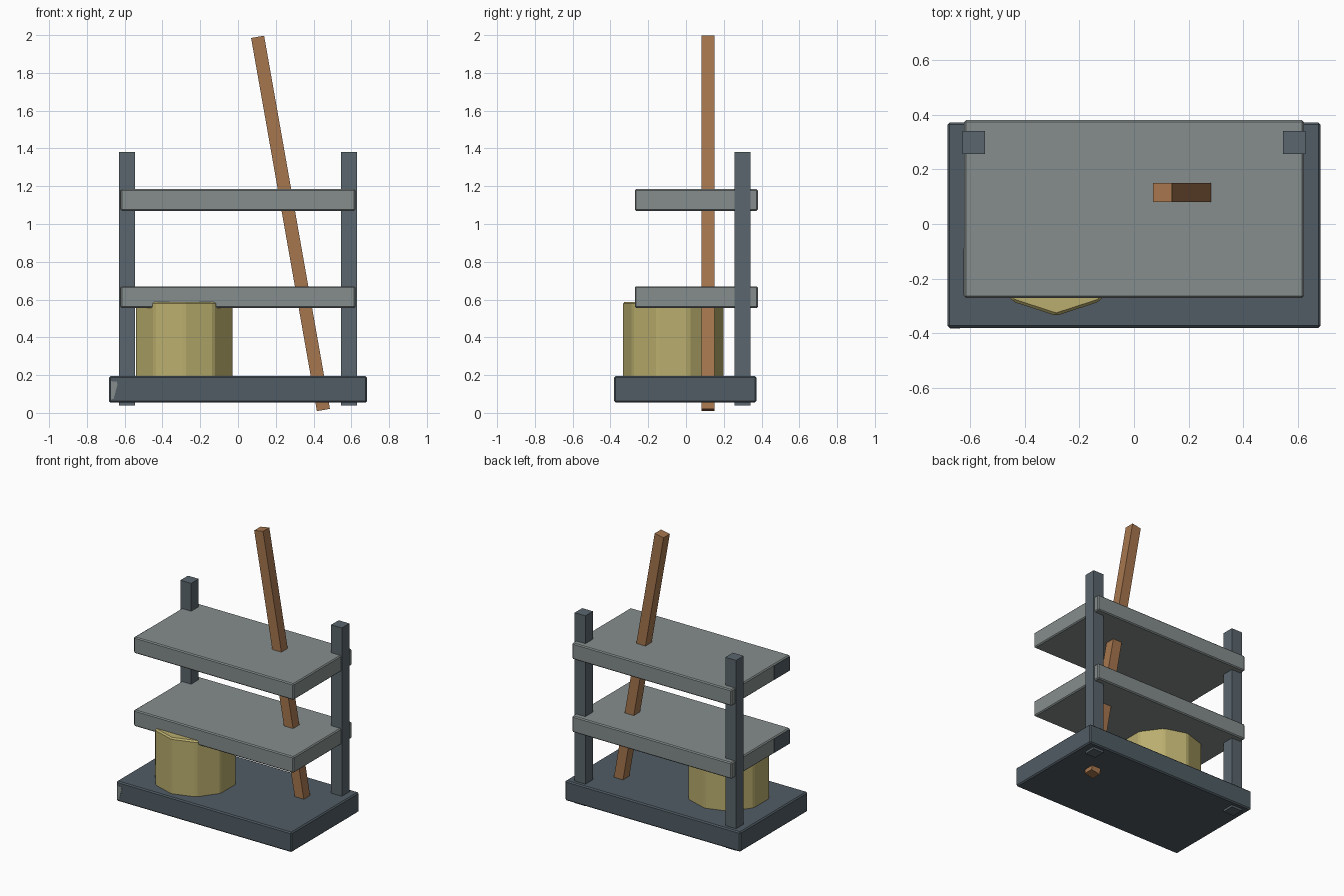
import bpy, bmesh, math
from mathutils import Matrix, Vector

if "Cube" in bpy.data.objects:
    bpy.data.objects.remove(bpy.data.objects["Cube"])


def material(name, rgb):
    """Flat colour given as 0-255 sRGB, stored as linear."""
    m = bpy.data.materials.new(name)
    lin = [((c / 255 + 0.055) / 1.055) ** 2.4 for c in rgb]
    m.diffuse_color = (*lin, 1)
    m.use_nodes = True
    m.node_tree.nodes["Principled BSDF"].inputs["Base Color"].default_value = m.diffuse_color
    return m


BASE = material("dark_slate", (80, 92, 100))
POST = material("slate", (90, 102, 109))
SHELF = material("grey_stone", (133, 141, 140))
BRASS = material("dull_straw", (186, 174, 110))
WOOD = material("brown_wood", (166, 118, 78))


def finish(bm, name, mat, bevel=0):
    mesh = bpy.data.meshes.new(name)
    bmesh.ops.recalc_face_normals(bm, faces=bm.faces)
    bm.to_mesh(mesh)
    bm.free()
    mesh.materials.append(mat)
    ob = bpy.data.objects.new(name, mesh)
    bpy.context.collection.objects.link(ob)
    if bevel:
        mod = ob.modifiers.new("edge_bevel", "BEVEL")
        mod.width = bevel
        mod.segments = 1
        mod.limit_method = "ANGLE"
        mod.angle_limit = math.radians(25)
    return ob


def box(name, lo, hi, mat, bevel=0):
    lo, hi = Vector(lo), Vector(hi)
    bm = bmesh.new()
    bmesh.ops.create_cube(bm, size=1, matrix=Matrix.Translation((lo + hi) / 2)
                          @ Matrix.Diagonal((*(hi - lo), 1)))
    return finish(bm, name, mat, bevel)


# Base slab
box("base", (-0.683, -0.38, 0.055), (0.683, 0.372, 0.195), BASE, 0.008)

# Rear posts
for side, x in (("left", -0.587), ("right", 0.587)):
    box(side + "_post", (x - 0.042, 0.257, 0.04), (x + 0.042, 0.341, 1.38), POST)

# Shelves, each with a dark patch at the front of its left end
for level, z in (("lower", 0.556), ("upper", 1.07)):
    box(level + "_shelf", (-0.622, -0.271, z), (0.622, 0.381, z + 0.114), SHELF, 0.007)
    box(level + "_shelf_patch", (-0.625, -0.262, z + 0.007),
        (-0.62, -0.09, z + 0.107), BASE)

# Worn pale patch on the front left corner of the base
bm = bmesh.new()
corners = [(-0.673, 0.07), (-0.658, 0.075), (-0.638, 0.15), (-0.641, 0.165), (-0.673, 0.168)]
patch = bm.faces.new([bm.verts.new((x, -0.382, z)) for x, z in corners])
ext = bmesh.ops.extrude_face_region(bm, geom=[patch])
bmesh.ops.translate(bm, vec=(0, 0.004, 0),
                    verts=[g for g in ext["geom"] if isinstance(g, bmesh.types.BMVert)])
finish(bm, "base_worn_patch", SHELF)

# Ten-sided drum with one corner facing forward
bm = bmesh.new()
bmesh.ops.create_cone(bm, cap_ends=True, segments=10, radius1=0.269, radius2=0.269,
                      depth=0.415,
                      matrix=Matrix.Translation((-0.285, -0.067, 0.3805))
                      @ Matrix.Rotation(math.pi / 2, 4, "Z")
                      @ Matrix.Rotation(0, 4, "Z"))
# Put a corner on the front axis whatever the starting angle
v = min(bm.verts, key=lambda p: p.co.y).co
turn = -math.pi / 2 - math.atan2(v.y + 0.067, v.x + 0.285)
bmesh.ops.rotate(bm, cent=(-0.285, -0.067, 0), verts=bm.verts,
                 matrix=Matrix.Rotation(turn, 3, "Z"))
finish(bm, "drum", BRASS, 0.01)

# Leaning wooden lever through both shelves and the base
lever = box("lever", (-0.035, -0.035, -1.003), (0.035, 0.035, 1.003), WOOD)
lever.rotation_euler = (0, math.radians(-10), 0)
lever.location = (0.278, 0.116, 1.003)
lever.scale.z = 1.0
